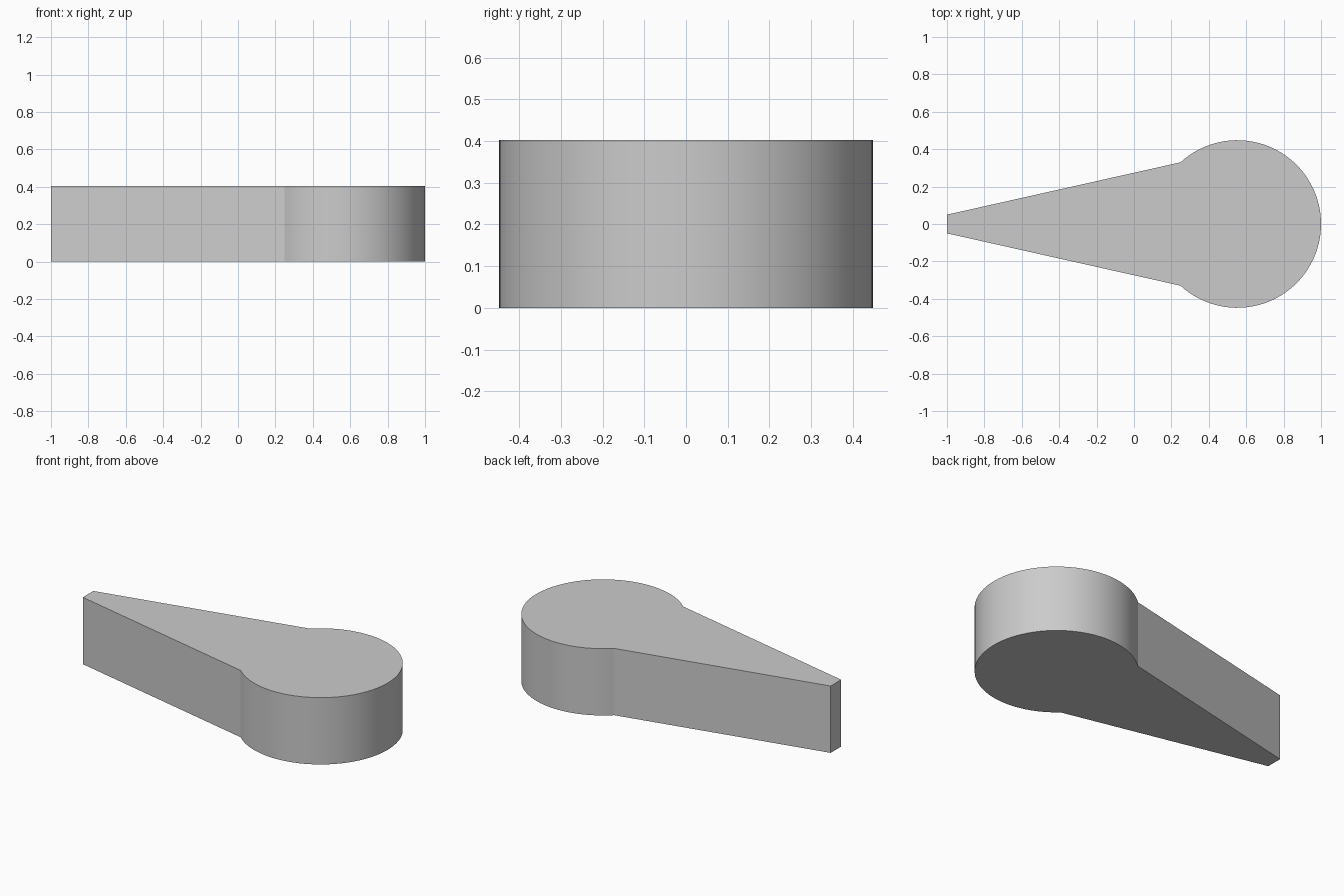
import bpy, bmesh, math

# Remove the default cube
cube = bpy.data.objects.get("Cube")
if cube:
    bpy.data.objects.remove(cube, do_unlink=True)

HEIGHT = 0.403
RADIUS = 0.448
CENTRE_X = 1 - RADIUS
TAIL_HALF = 0.05
JOIN = math.radians(132.6)   # where the round head meets the taper
SEGMENTS = 64

# Single grey material
grey = bpy.data.materials.new("plain grey")
grey.use_nodes = True
colour = (0.6, 0.6, 0.6, 1)
grey.diffuse_color = colour
grey.node_tree.nodes["Principled BSDF"].inputs["Base Color"].default_value = colour

# Outline: blunt narrow tail, then the arc of the round head
outline = [(-1, TAIL_HALF), (-1, -TAIL_HALF)]
for i in range(SEGMENTS + 1):
    a = -JOIN + 2 * JOIN * i / SEGMENTS
    outline.append((CENTRE_X + RADIUS * math.cos(a), RADIUS * math.sin(a)))

# Extrude the outline into a solid wedge
bm = bmesh.new()
base = bm.faces.new([bm.verts.new((x, y, 0)) for x, y in outline])
result = bmesh.ops.extrude_face_region(bm, geom=[base], use_keep_orig=True)
top = [v for v in result["geom"] if isinstance(v, bmesh.types.BMVert)]
bmesh.ops.translate(bm, verts=top, vec=(0, 0, HEIGHT))
bmesh.ops.recalc_face_normals(bm, faces=bm.faces)

mesh = bpy.data.meshes.new("tapered_wedge")
bm.to_mesh(mesh)
bm.free()
mesh.materials.append(grey)
wedge = bpy.data.objects.new("tapered_wedge", mesh)
bpy.context.collection.objects.link(wedge)

# Smooth round head, crisp edges elsewhere
bpy.ops.object.select_all(action='DESELECT')
wedge.select_set(True)
bpy.context.view_layer.objects.active = wedge
bpy.ops.object.shade_smooth_by_angle(angle=math.radians(20))
